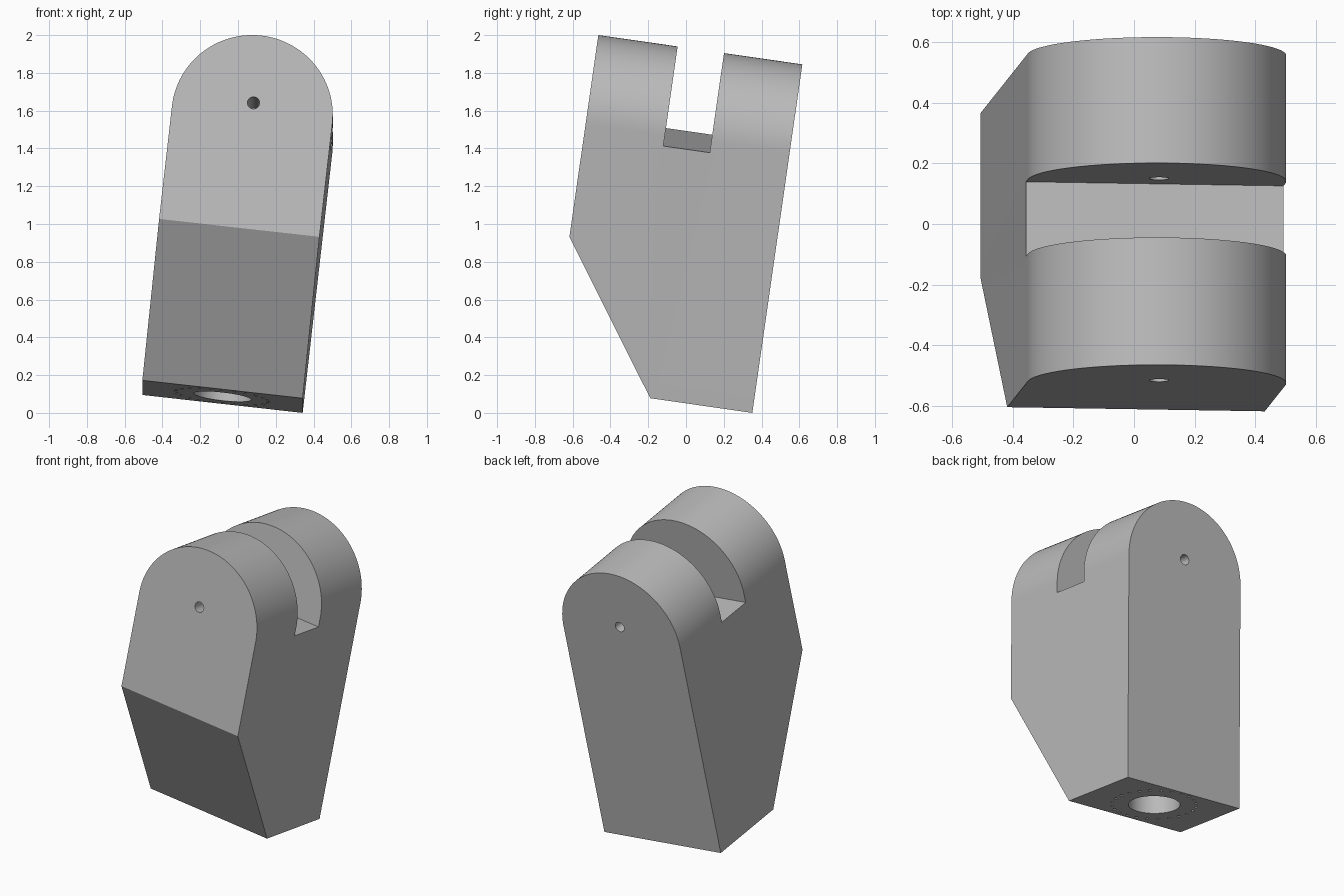
import bpy, bmesh
from math import sin, cos, pi
from mathutils import Matrix, Vector

cube = bpy.data.objects.get("Cube")
if cube:
    bpy.data.objects.remove(cube)

# Dimensions in the part's own upright frame (back face at y = 0, base at z = 0)
HALF_W, DEPTH, BASE_DEPTH = 0.427, 1.091, 0.546
AXIS_H, BEND_H, PIN_H = 1.398, 0.79, 1.463
SLOT_FRONT, SLOT_BACK, SLOT_H = -0.667, -0.419, 1.34

grey = bpy.data.materials.new("plain grey")
grey.use_nodes = True
colour = (0.5, 0.5, 0.5, 1)
grey.diffuse_color = colour
grey.node_tree.nodes["Principled BSDF"].inputs["Base Color"].default_value = colour


def make_object(name, bm):
    bmesh.ops.recalc_face_normals(bm, faces=bm.faces)
    mesh = bpy.data.meshes.new(name)
    bm.to_mesh(mesh)
    bm.free()
    mesh.materials.append(grey)
    obj = bpy.data.objects.new(name, mesh)
    bpy.context.collection.objects.link(obj)
    return obj


def add_cylinder(bm, centre, radius, length, sides, turn=Matrix()):
    bmesh.ops.create_cone(bm, cap_ends=True, segments=sides, radius1=radius, radius2=radius,
                          depth=length, matrix=Matrix.Translation(centre) @ turn)


def cut(target, cutter):
    mod = target.modifiers.new("cut", 'BOOLEAN')
    mod.operation = 'DIFFERENCE'
    mod.solver = 'EXACT'
    mod.object = cutter
    cutter.hide_render = True
    bpy.context.view_layer.objects.active = target
    bpy.ops.object.modifier_apply(modifier=mod.name)
    bpy.data.objects.remove(cutter)


# Round-topped block, extruded front to back
bm = bmesh.new()
steps = 64
outline = [(-HALF_W, 0), (HALF_W, 0)]
outline += [(HALF_W * cos(pi * i / steps), AXIS_H + HALF_W * sin(pi * i / steps))
            for i in range(steps + 1)]
face = bm.faces.new([bm.verts.new((x, 0, z)) for x, z in outline])
ext = bmesh.ops.extrude_face_region(bm, geom=[face])
bmesh.ops.translate(bm, vec=(0, -DEPTH, 0),
                    verts=[v for v in ext["geom"] if isinstance(v, bmesh.types.BMVert)])

# Sloped lower front
slope_normal = Vector((0, -BEND_H, BASE_DEPTH - DEPTH))
result = bmesh.ops.bisect_plane(bm, geom=bm.verts[:] + bm.edges[:] + bm.faces[:],
                                plane_co=(0, -BASE_DEPTH, 0), plane_no=slope_normal,
                                clear_outer=True)
rim = [e for e in bm.edges if e.is_boundary]
bmesh.ops.holes_fill(bm, edges=rim)
bracket = make_object("clevis_bracket", bm)

# Slot between the two ears
bm = bmesh.new()
height = 1.0
bmesh.ops.create_cube(bm, size=1, matrix=Matrix.Translation(
    (0, (SLOT_FRONT + SLOT_BACK) / 2, SLOT_H + height / 2))
    @ Matrix.Diagonal((2, SLOT_BACK - SLOT_FRONT, height, 1)))
cut(bracket, make_object("slot_cutter", bm))

# Pin hole through both ears
bm = bmesh.new()
add_cylinder(bm, (0, -DEPTH / 2, PIN_H), 0.032, 2, 32, Matrix.Rotation(pi / 2, 4, 'X'))
cut(bracket, make_object("pin_hole_cutter", bm))

# Base socket with its ring of small holes
bm = bmesh.new()
centre = Vector((0, -BASE_DEPTH / 2, 0))
add_cylinder(bm, centre, 0.153, 1.0, 48)
ring = 24
for i in range(ring):
    a = 2 * pi * i / ring
    add_cylinder(bm, centre + Vector((cos(a), sin(a), 0)) * 0.25, 0.01, 0.2, 12)
cut(bracket, make_object("socket_cutter", bm))

# Smooth curves, sharp edges
bpy.ops.object.select_all(action='DESELECT')
bracket.select_set(True)
bpy.context.view_layer.objects.active = bracket
bpy.ops.object.shade_smooth_by_angle(angle=pi / 6)

# Lean the whole bracket
ey = Vector((0, 0.9898, -0.142)).normalized()
ex = Vector((0.9937, -0.016, -0.111))
ex = (ex - ey * ex.dot(ey)).normalized()
ez = ex.cross(ey)
lean = Matrix((ex, ey, ez)).transposed().to_4x4()
bracket.data.transform(Matrix.Translation((-0.082, 0.358, 0.0475)) @ lean)
